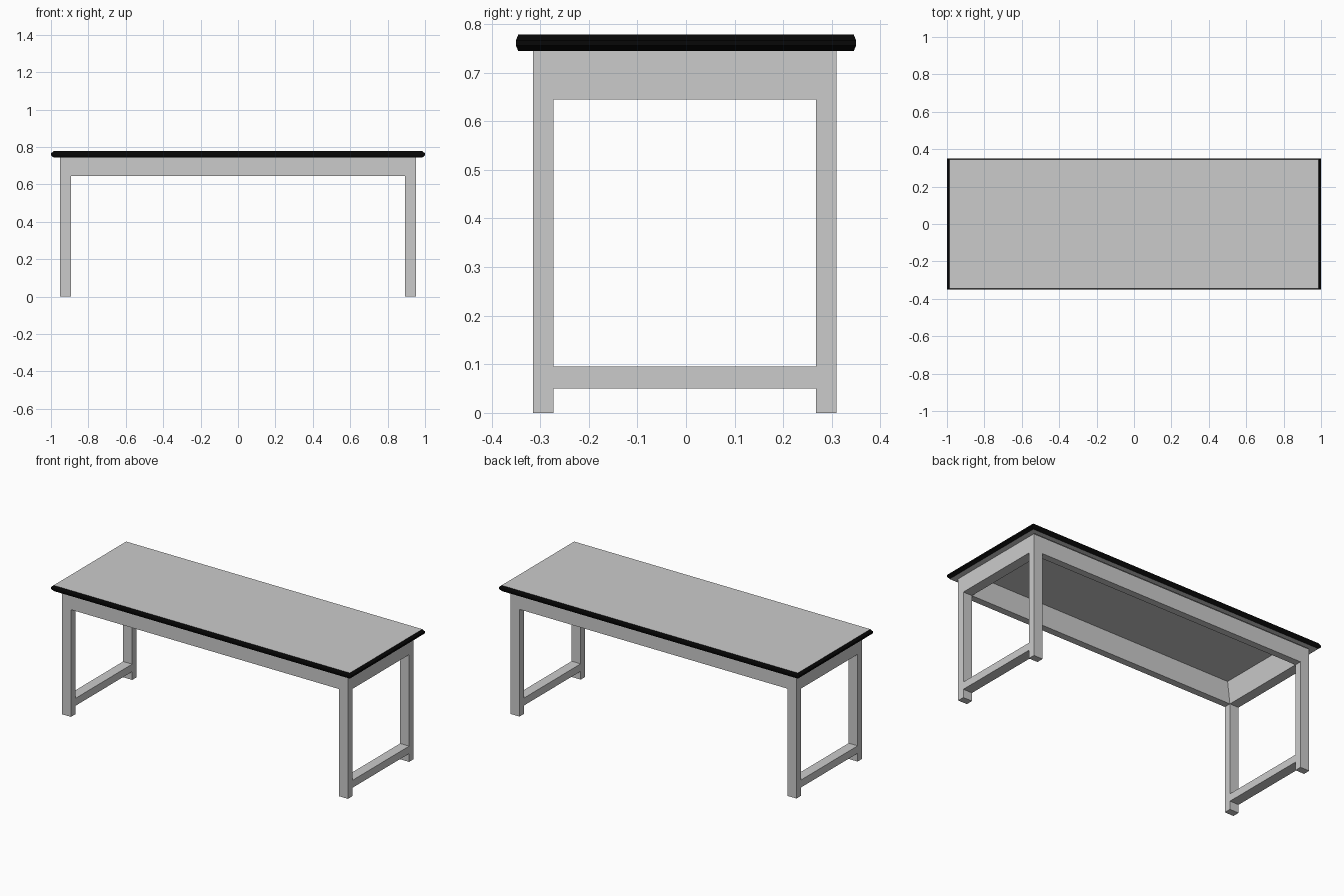
import bpy, bmesh

if "Cube" in bpy.data.objects:
    bpy.data.objects.remove(bpy.data.objects["Cube"])

black = bpy.data.materials.new("black_edge")
black.diffuse_color = (0.002, 0.002, 0.002, 1)
black.use_nodes = True
black.node_tree.nodes["Principled BSDF"].inputs["Base Color"].default_value = black.diffuse_color
grey = bpy.data.materials.new("grey_surface")
grey.diffuse_color = (0.58, 0.58, 0.58, 1)
grey.use_nodes = True
grey.node_tree.nodes["Principled BSDF"].inputs["Base Color"].default_value = grey.diffuse_color

YC = -0.0025  # the base sits slightly off centre
LEG_X, LEG_Y = (0.892, 0.952), (0.27, 0.312)
APRON_Z, TOP_Z, TOP_H = 0.645, 0.744, 0.778


def finish(name, bm, *mats):
    me = bpy.data.meshes.new(name)
    bm.to_mesh(me)
    bm.free()
    for m in mats or (grey,):
        me.materials.append(m)
    ob = bpy.data.objects.new(name, me)
    bpy.context.collection.objects.link(ob)
    return ob


def loft(bm, rings, yc=0.0):
    """Join rectangular rings (half x, half y, z), listed from the outer top down."""
    loops = [[bm.verts.new((sx * x, sy * y + yc, z))
              for sx, sy in ((-1, -1), (1, -1), (1, 1), (-1, 1))]
             for x, y, z in rings]
    for a, b in zip(loops, loops[1:]):
        for i in range(4):
            j = (i + 1) % 4
            bm.faces.new((a[i], b[i], b[j], a[j]))
    return loops


def box(name, x, y, z):
    bm = bmesh.new()
    bmesh.ops.create_cube(bm, size=1)
    for v in bm.verts:
        v.co = [(r[0] + r[1]) / 2 + c * (r[1] - r[0]) for r, c in zip((x, y, z), v.co)]
    return finish(name, bm)


# Tabletop: grey top sheet, pointed black edge band, grey overhang below (hollow inside)
bm = bmesh.new()
loops = loft(bm, [(0.986, 0.345, TOP_H), (1.0, 0.35, 0.766),
                  (1.0, 0.35, 0.756), (0.986, 0.345, TOP_Z),
                  (LEG_X[1], LEG_Y[1], TOP_Z)])
bm.faces.new(loops[0])
for f in bm.faces:
    f.material_index = int(abs(f.normal.z) > 0.99)
bm.normal_update()
for f in bm.faces:
    f.material_index = int(abs(f.normal.z) > 0.99)
finish("tabletop", bm, black, grey)

# Apron frame, flush with the legs; inner walls run up to the top sheet
bm = bmesh.new()
loft(bm, [(LEG_X[1], LEG_Y[1], TOP_Z), (LEG_X[1], LEG_Y[1], APRON_Z),
          (LEG_X[0], LEG_Y[0], APRON_Z),
          (LEG_X[0] - 0.016, LEG_Y[0], TOP_H - 0.002)], yc=YC)
finish("apron_frame", bm)

# Four legs and a low stretcher at each end
for sx, side in ((-1, "left"), (1, "right")):
    xr = sorted(sx * v for v in LEG_X)
    for sy, end in ((-1, "front"), (1, "back")):
        yr = sorted(sy * v + YC for v in LEG_Y)
        box(f"{end}_{side}_leg", xr, yr, (0, APRON_Z))
    box(f"{side}_stretcher", xr, (YC - LEG_Y[0], YC + LEG_Y[0]), (0.05, 0.095))
